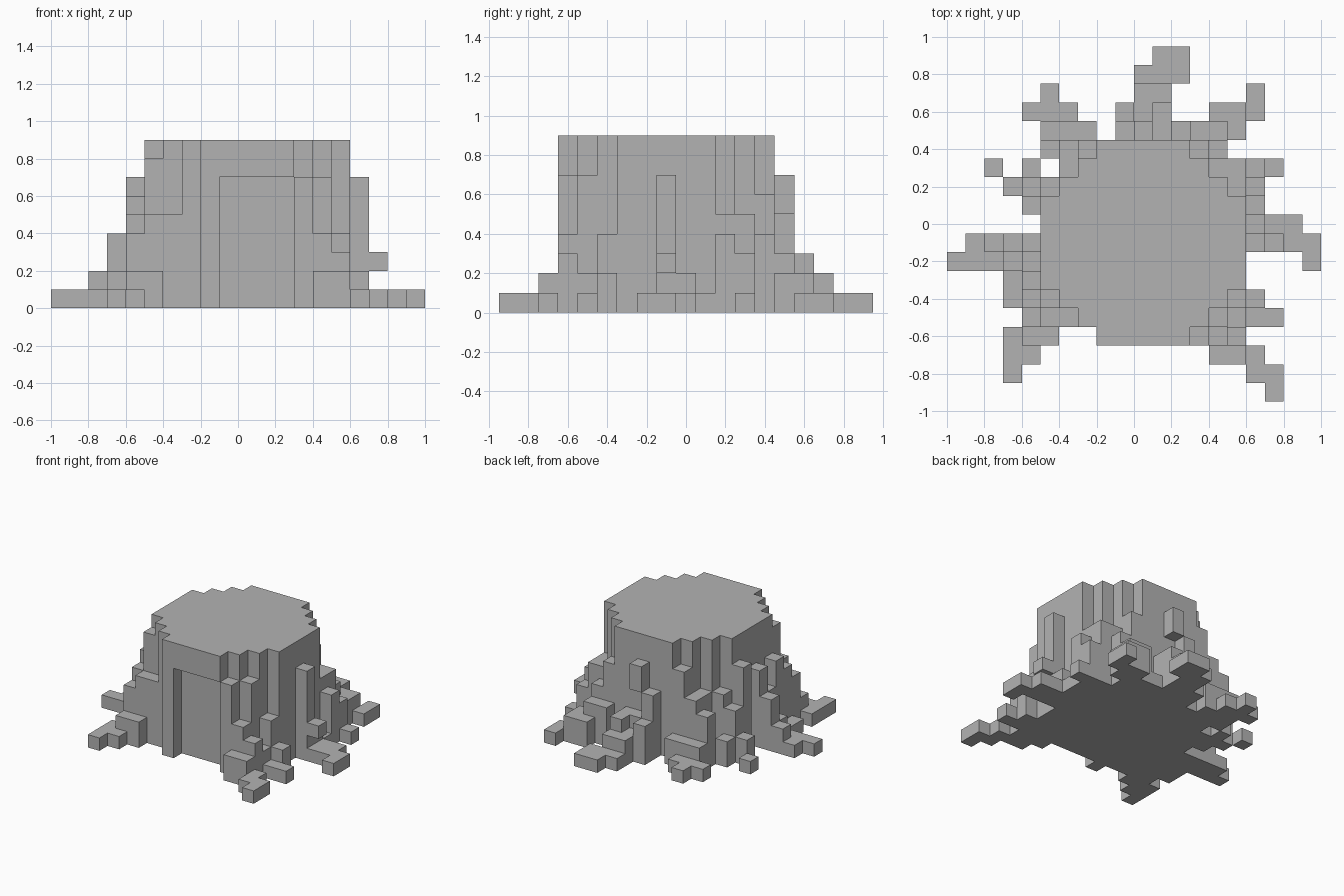
import bpy, bmesh, math
from mathutils import Vector

cube = bpy.data.objects.get("Cube")
if cube:
    bpy.data.objects.remove(cube, do_unlink=True)

STEP = 0.1
MOVES = {"E": (1, 0), "W": (-1, 0), "N": (0, 1), "S": (0, -1)}
SIDES = [Vector(v) for v in ((1, 0, 0), (-1, 0, 0), (0, 1, 0),
                             (0, -1, 0), (0, 0, 1), (0, 0, -1))]
blocks = {}  # grid cell -> part name

grey = bpy.data.materials.new("stump grey")
grey.use_nodes = True
grey.diffuse_color = (0.45, 0.45, 0.45, 1)
grey.node_tree.nodes["Principled BSDF"].inputs["Base Color"].default_value = grey.diffuse_color


def grow(part, x, y, path="", top=1, bottom=0):
    """Stack blocks on the start cell and on every cell of a compass walk."""
    for step in " " + path:
        dx, dy = MOVES.get(step, (0, 0))
        x, y = x + dx, y + dy
        for z in range(bottom, top):
            blocks.setdefault((x, y, z), part)


def build(part):
    """Make one mesh from the exposed faces of a part's blocks."""
    bm = bmesh.new()
    for cell in [c for c, owner in blocks.items() if owner == part]:
        centre = Vector(cell) + Vector((0.5, 0, 0.5))
        for n in SIDES:
            if tuple(int(c + d) for c, d in zip(cell, n)) in blocks:
                continue
            u = Vector((n.y, n.z, n.x))
            v = n.cross(u)
            corners = (u + v, v - u, -u - v, u - v)
            bm.faces.new([bm.verts.new((centre + (n + c) / 2) * STEP) for c in corners])
    bmesh.ops.remove_doubles(bm, verts=bm.verts, dist=STEP / 100)
    bmesh.ops.dissolve_limit(bm, angle_limit=math.radians(1),
                             verts=bm.verts, edges=bm.edges)
    mesh = bpy.data.meshes.new(part)
    bm.to_mesh(mesh)
    bm.free()
    mesh.materials.append(grey)
    bpy.context.collection.objects.link(bpy.data.objects.new(part, mesh))


# Trunk: stepped octagon with a shallow door recess in the front
for x in range(-5, 6):
    for y in range(-6, 5):
        if abs(x) + abs(y + 1) <= 7:
            recessed = y == -6 and x > -2
            grow("trunk", x, y, top=9, bottom=7 if recessed else 0)

# Front left corner
part = "front_left_roots"
grow(part, 3, -6, top=7)
grow(part, 4, -5, top=7)
grow(part, 4, -6, top=4)
grow(part, 5, -6, top=3)
grow(part, 4, -7, "E", top=2)
grow(part, 6, -7, "SESN")
grow(part, 5, -4, top=4)
grow(part, 5, -5, top=2)
grow(part, 6, -4, top=2)
grow(part, 6, -5, "E")

# Left side
part = "left_roots"
grow(part, 6, -1, top=7)
grow(part, 7, -1, top=3, bottom=2)
grow(part, 6, 0, top=2)
grow(part, 7, 0, "ESES")
grow(part, 7, -1)
grow(part, 6, 1)
grow(part, 6, 2, top=4)
grow(part, 5, 2, top=5)
grow(part, 6, 3, top=3)
grow(part, 7, 3)

# Back left corner
part = "back_left_roots"
grow(part, 4, 3, "E", top=5)
grow(part, 3, 4, top=6)
grow(part, 4, 4, top=4)
grow(part, 3, 5, "E", top=3)
grow(part, 5, 5, top=2)
grow(part, 4, 6, "E", top=2)
grow(part, 6, 6, "N")

# Back
part = "back_roots"
grow(part, 0, 5, top=7, bottom=5)
grow(part, 0, 5, top=3)
grow(part, -1, 5, top=5)
grow(part, -1, 6, top=3)
grow(part, 1, 5, "N", top=3)
grow(part, 0, 6, "NE", top=2)
grow(part, 2, 5)
grow(part, 0, 8, "EENW")

# Back right corner
part = "back_right_roots"
grow(part, -3, 4, top=7)
grow(part, -4, 4, top=5)
grow(part, -4, 3, top=5)
grow(part, -5, 4, top=4)
grow(part, -3, 5, "WW", top=2)
grow(part, -4, 6, "WNSW")
grow(part, -5, 2, top=5)
grow(part, -6, 1, top=7)
grow(part, -6, 2, top=4)
grow(part, -7, 2, top=2)
grow(part, -6, 3, top=2)
grow(part, -8, 3)

# Right side
part = "right_roots"
grow(part, -6, -1, top=6)
grow(part, -7, -1, top=4)
grow(part, -8, -1, top=2)
grow(part, -9, -1)
grow(part, -6, -2, top=4)
grow(part, -7, -2, top=2)
grow(part, -8, -2, "WW")
grow(part, -6, -3, top=6)
grow(part, -7, -3, "S")

# Front right corner
part = "front_right_roots"
grow(part, -5, -4, top=8)
grow(part, -4, -5, "W", top=5)
grow(part, -6, -4, top=5)
grow(part, -6, -5, top=4)
grow(part, -6, -6, "E", top=2)
grow(part, -7, -6, "SS")
grow(part, -6, -7)

for name in sorted(set(blocks.values())):
    build(name)
